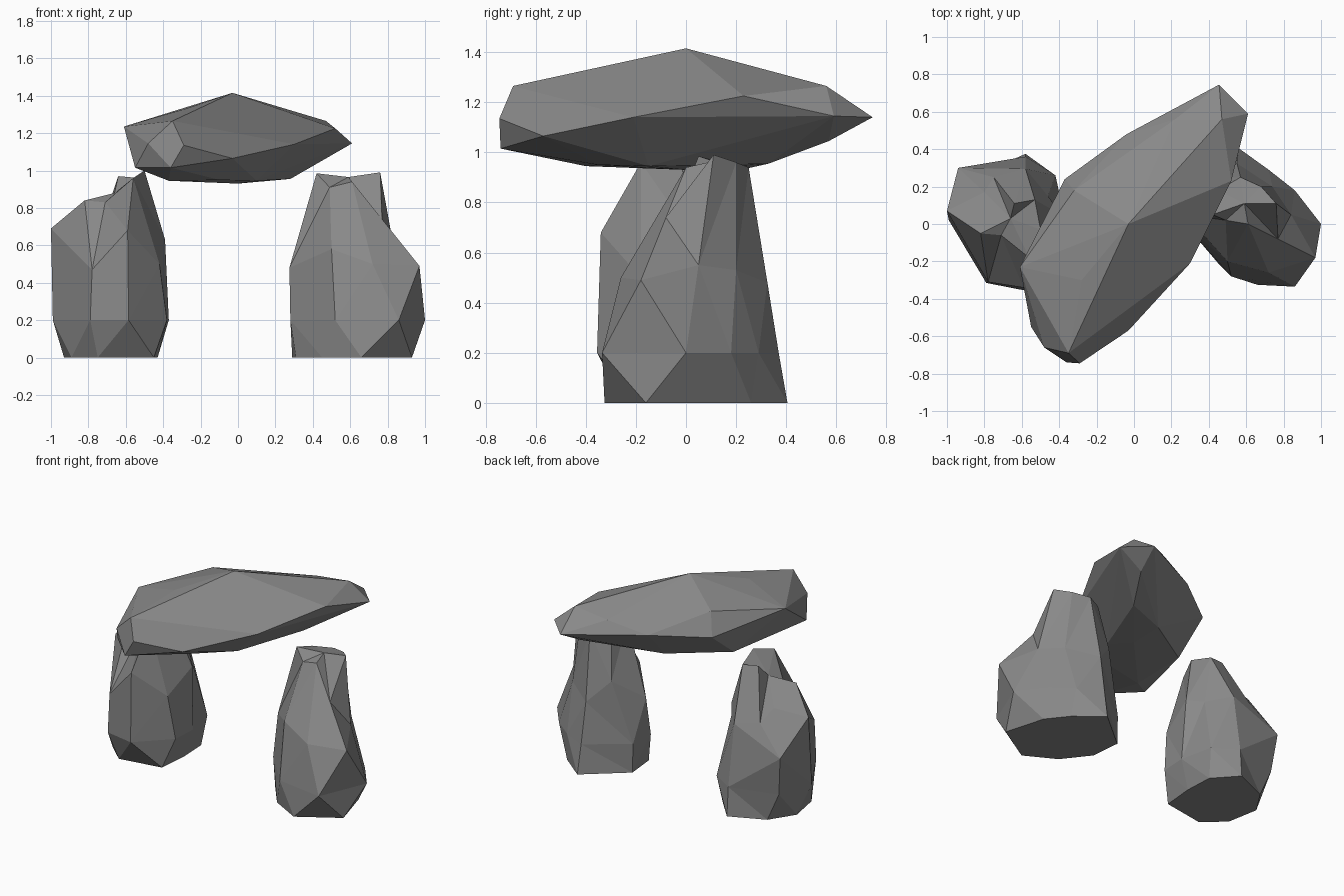
import bpy, bmesh

if "Cube" in bpy.data.objects:
    bpy.data.objects.remove(bpy.data.objects["Cube"])

stone = bpy.data.materials.new("grey stone")
stone.diffuse_color = (0.25, 0.25, 0.25, 1)
stone.use_nodes = True
stone.node_tree.nodes["Principled BSDF"].inputs["Base Color"].default_value = stone.diffuse_color


def finish(name, bm):
    """Triangulate into flat facets and add the object to the scene."""
    bmesh.ops.triangulate(bm, faces=[f for f in bm.faces if f.normal.z > -0.99])
    bmesh.ops.recalc_face_normals(bm, faces=bm.faces)
    mesh = bpy.data.meshes.new(name)
    bm.to_mesh(mesh)
    bm.free()
    mesh.materials.append(stone)
    bpy.context.collection.objects.link(bpy.data.objects.new(name, mesh))


def loft_stone(name, base, low, middle, top, centre):
    """Skin four eight-sided rings, with a flat base and a fan on top."""
    bm = bmesh.new()
    rings = [[(x, y, 0) for x, y in base], [(x, y, 0.2) for x, y in low], middle, top]
    rings = [[bm.verts.new(p) for p in ring] for ring in rings]
    for a, b in zip(rings, rings[1:]):
        for i in range(8):
            j = (i + 1) % 8
            bm.faces.new((a[i], a[j], b[j], b[i]))
    bm.faces.new(rings[0][::-1])
    tip = bm.verts.new(centre)
    for i in range(8):
        bm.faces.new((rings[-1][i], rings[-1][(i + 1) % 8], tip))
    bm.normal_update()
    finish(name, bm)


# Left upright, with a notch and low shoulder on its outer side
loft_stone(
    "left_upright",
    [(-.43, .02), (-.44, .22), (-.58, .375), (-.82, .27),
     (-.93, .1), (-.89, -.12), (-.75, -.25), (-.45, -.2)],
    [(-.37, .03), (-.42, .26), (-.58, .36), (-.91, .27),
     (-.99, .02), (-.79, -.315), (-.585, -.355), (-.38, -.15)],
    [(-.39, .05, .63), (-.46, .15, .6), (-.58, .295, .62), (-.94, .3, .47),
     (-1, .07, .69), (-.78, -.31, .47), (-.59, -.34, .68), (-.42, -.18, .5)],
    [(-.5, -.03, 1), (-.53, .13, .96), (-.64, .11, .97), (-.75, .25, .65),
     (-.8, .17, .74), (-.82, -.05, .84), (-.71, -.06, .83), (-.56, -.18, .96)],
    (-.66, .03, .88))

# Right upright, stepping down towards the outer front
loft_stone(
    "right_upright",
    [(.93, -.16), (.85, .12), (.74, .26), (.56, .405),
     (.29, .18), (.31, -.03), (.45, -.21), (.66, -.325)],
    [(1, 0), (.86, .18), (.72, .29), (.555, .37),
     (.285, .18), (.28, -.01), (.52, -.28), (.86, -.335)],
    [(.97, -.18, .49), (.84, .05, .55), (.74, .2, .53), (.55, .325, .48),
     (.41, .24, .63), (.275, .05, .48), (.5, -.2, .58), (.72, -.26, .5)],
    [(.77, -.08, .74), (.76, .11, .99), (.68, .2, .96), (.57, .25, .94),
     (.45, .18, .95), (.42, .05, .985), (.49, .02, .91), (.61, 0, .94)],
    (.59, .11, .965))

# Capstone: a chipped slab lying diagonally over the uprights
rim = [(.455, .745, 1.155), (.61, .59, 1.16), (.52, .23, 1.24), (.3, -.21, 1.155),
       (-.03, -.57, 1.08), (-.29, -.745, 1.15), (-.36, -.74, 1.03), (-.48, -.66, 1.16),
       (-.55, -.55, 1.03), (-.61, -.23, 1.25), (-.37, .24, 1.16), (-.04, .48, 1.18)]
crown = [(-.03, 0, 1.43), (.47, .56, 1.28), (-.28, -.3, 1.345),
         (-.35, -.69, 1.28), (-.32, .18, 1.31), (.22, .56, 1.25)]
underside = [(-.37, -.4, .96), (0, 0, .945), (.28, .33, .97), (.42, .57, 1.06),
             (-.37, 0, .97), (.1, -.15, .96), (0, .24, .95), (-.1, -.35, .965)]
bm = bmesh.new()
for p in rim + crown + underside:
    bm.verts.new(p)
bmesh.ops.convex_hull(bm, input=bm.verts)
bmesh.ops.delete(bm, geom=[v for v in bm.verts if not v.link_faces], context='VERTS')
# Weathered crown: slight hollows along the ridges that meet at the peak
peak = max(bm.verts, key=lambda v: v.co.z)
old = set(bm.verts)
bmesh.ops.subdivide_edges(bm, edges=peak.link_edges[:], cuts=1)
for v in bm.verts:
    if v not in old:
        v.co.z -= 0.015
bm.normal_update()
finish("capstone", bm)
